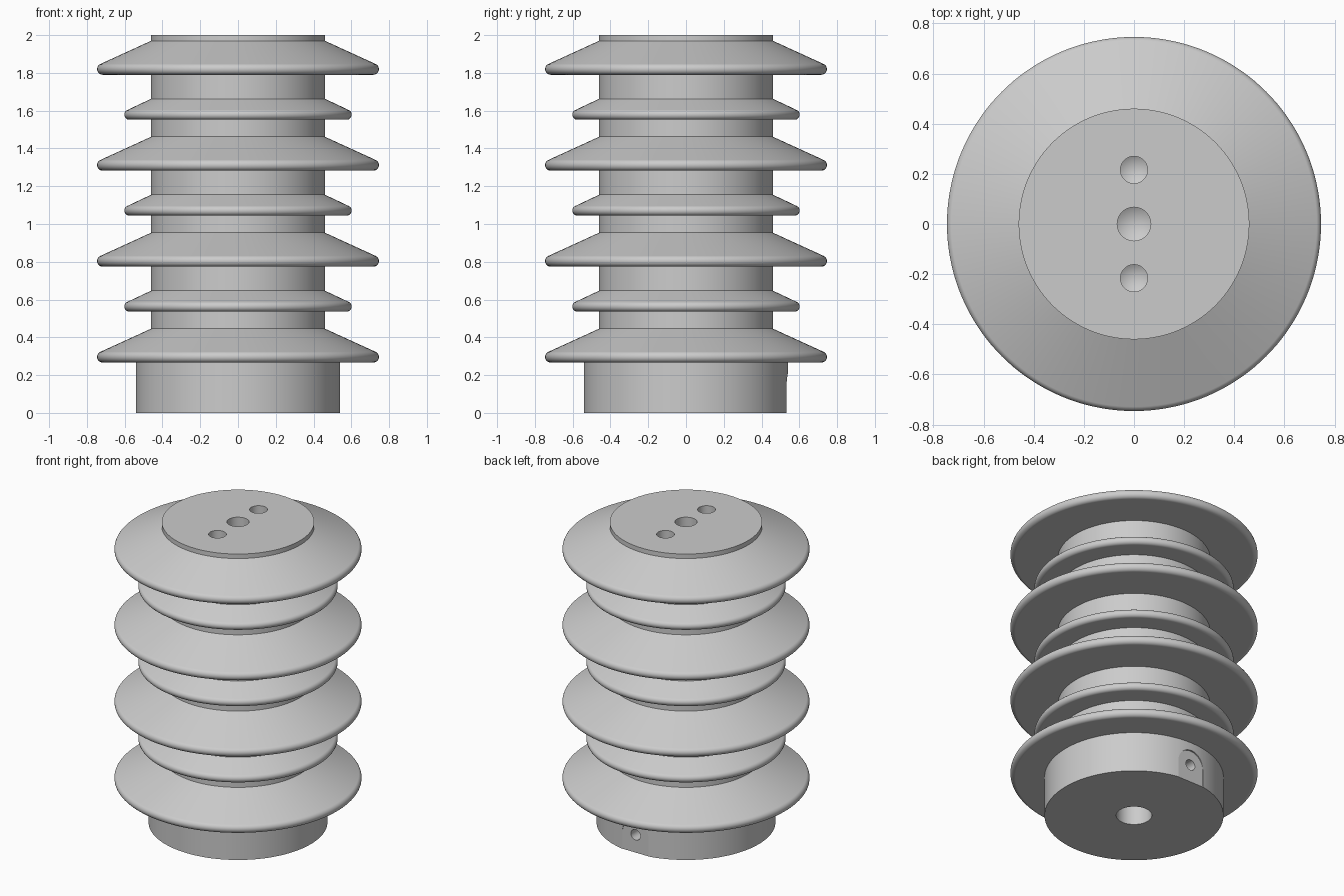
import bpy, bmesh
from math import sin, cos, pi, radians
from mathutils import Matrix, Vector

if "Cube" in bpy.data.objects:
    bpy.data.objects.remove(bpy.data.objects["Cube"])

CORE_R, BASE_R, TOP_Z, PITCH = 0.46, 0.54, 2.0, 0.508


def to_object(bm, name):
    bmesh.ops.recalc_face_normals(bm, faces=bm.faces)
    mesh = bpy.data.meshes.new(name)
    bm.to_mesh(mesh)
    bm.free()
    obj = bpy.data.objects.new(name, mesh)
    bpy.context.collection.objects.link(obj)
    return obj


def lathe(name, profile, segments):
    """Revolve (r, z) points round z; open ends are capped with n-gons."""
    bm = bmesh.new()
    verts = [bm.verts.new((r, 0, z)) for r, z in profile]
    edges = [bm.edges.new(pair) for pair in zip(verts, verts[1:])]
    bmesh.ops.spin(bm, geom=verts + edges, cent=(0, 0, 0), axis=(0, 0, 1),
                   angle=2 * pi, steps=segments, use_merge=True)
    bmesh.ops.remove_doubles(bm, verts=bm.verts, dist=1e-5)
    bmesh.ops.holes_fill(bm, edges=[e for e in bm.edges if e.is_boundary], sides=0)
    return to_object(bm, name)


def shed(bottom, top, rim_r, fillet):
    """Flat underside, rounded rim, sloping top back to the core."""
    arc = [radians(-90 + 155 * i / 12) for i in range(13)]
    cr, cz = rim_r - fillet, bottom + fillet
    return ([(CORE_R, bottom)]
            + [(cr + fillet * cos(a), cz + fillet * sin(a)) for a in arc]
            + [(CORE_R, top)])


def drill(name, pos, direction, r, depth):
    """Blind hole cutter with a conical tip, entering at pos along direction."""
    obj = lathe(name, [(r, -0.05), (r, depth), (0, depth + r * 0.6)], 40)
    turn = Vector((0, 0, 1)).rotation_difference(Vector(direction))
    obj.data.transform(Matrix.Translation(pos) @ turn.to_matrix().to_4x4())
    return obj


# Body profile: base collar, alternating large and small sheds, core top
profile = [(BASE_R, 0), (BASE_R, 0.266)]
for i in range(4):
    z = i * PITCH
    big = shed(0.266 + z, 0.446 + z, 0.746, 0.03)
    profile += big[1:] if i == 0 else big
    if i < 3:
        profile += shed(0.536 + z, 0.647 + z, 0.602, 0.027)
profile.append((CORE_R, TOP_Z))
body = lathe("insulator_body", profile, 144)

# Arched flat milled into the back of the base collar
HOLE_Z, FLAT_Y, FLAT_R = 0.118, 0.53, 0.096
bm = bmesh.new()
outline = [(-FLAT_R, -0.05), (FLAT_R, -0.05)]
outline += [(FLAT_R * cos(pi * i / 24), HOLE_Z + FLAT_R * sin(pi * i / 24)) for i in range(25)]
face = bm.faces.new([bm.verts.new((x, FLAT_Y, z)) for x, z in outline])
ext = bmesh.ops.extrude_face_region(bm, geom=[face])
bmesh.ops.translate(bm, vec=(0, 0.1, 0),
                    verts=[v for v in ext["geom"] if isinstance(v, bmesh.types.BMVert)])
cutters = [to_object(bm, "earth_flat_cutter")]

# Top, bottom and side holes
cutters += [drill("top_hole_cutter", (0, y, TOP_Z), (0, 0, -1), r, d)
            for y, r, d in ((0, 0.067, 0.25), (0.216, 0.054, 0.2), (-0.216, 0.054, 0.2))]
cutters.append(drill("bottom_hole_cutter", (0, 0, 0), (0, 0, 1), 0.108, 0.25))
cutters.append(drill("side_hole_cutter", (0, FLAT_Y, HOLE_Z), (0, -1, 0), 0.035, 0.1))

bpy.context.view_layer.objects.active = body
body.select_set(True)
for c in cutters:
    c.hide_render = True
    mod = body.modifiers.new("cut", 'BOOLEAN')
    mod.operation, mod.solver, mod.object = 'DIFFERENCE', 'EXACT', c
    bpy.ops.object.modifier_apply(modifier=mod.name)
    bpy.data.objects.remove(c)

# Smooth turned surfaces, crisp edges
bpy.ops.object.shade_smooth_by_angle(angle=radians(20))
body.modifiers.new("weighted_normals", 'WEIGHTED_NORMAL').keep_sharp = True
